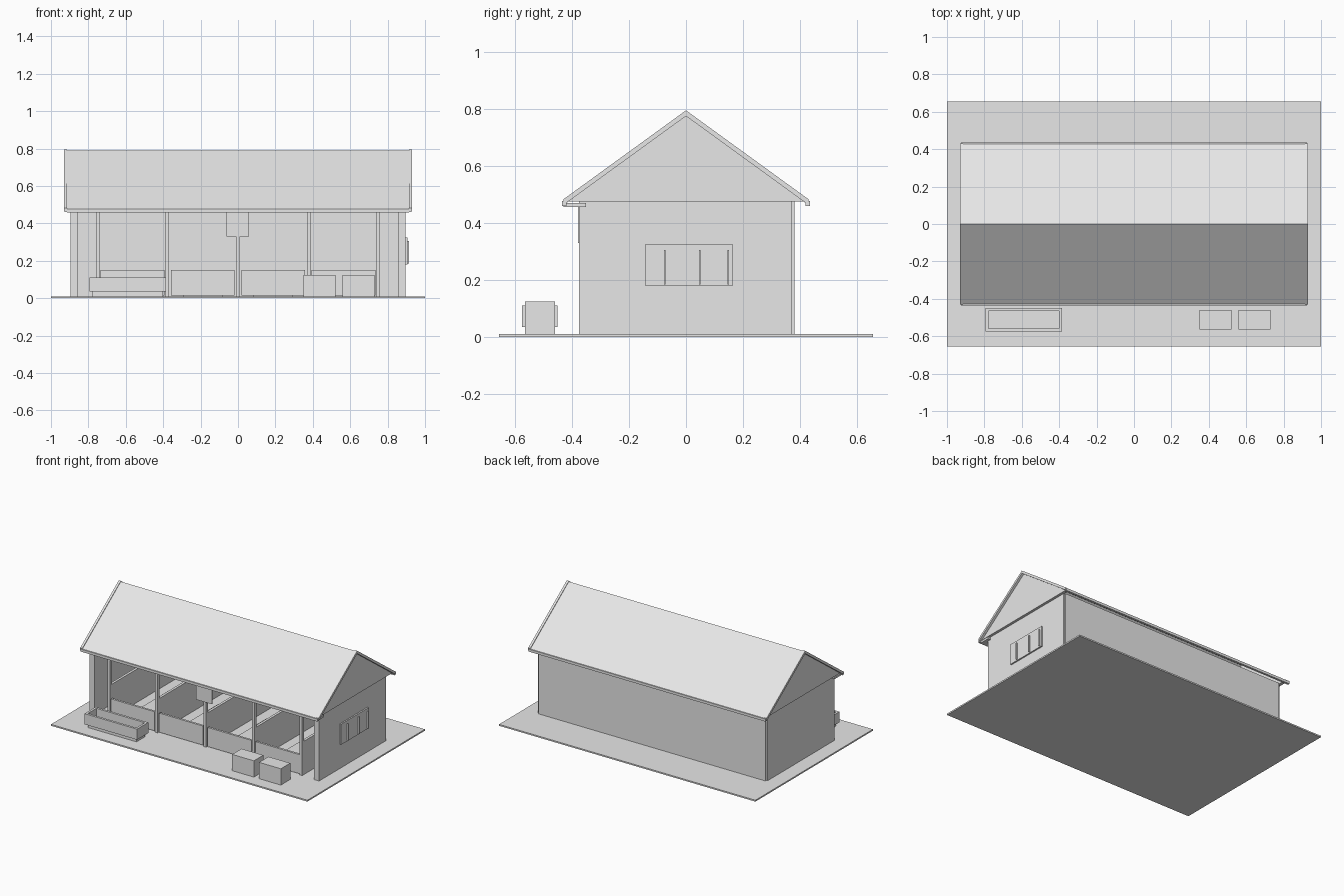
import bpy
import bmesh

cube = bpy.data.objects.get("Cube")
if cube:
    bpy.data.objects.remove(cube, do_unlink=True)

grey = bpy.data.materials.new("plain_grey")
grey.use_nodes = True
grey.diffuse_color = (0.8, 0.8, 0.8, 1)
grey.node_tree.nodes["Principled BSDF"].inputs["Base Color"].default_value = (0.8, 0.8, 0.8, 1)


def extrude(name, profile, x0, x1):
    """Extrude a closed (y, z) profile along x."""
    bm = bmesh.new()
    face = bm.faces.new([bm.verts.new((x0, y, z)) for y, z in profile])
    geo = bmesh.ops.extrude_face_region(bm, geom=[face])["geom"]
    verts = [v for v in geo if isinstance(v, bmesh.types.BMVert)]
    bmesh.ops.translate(bm, verts=verts, vec=(x1 - x0, 0, 0))
    bmesh.ops.recalc_face_normals(bm, faces=bm.faces)
    mesh = bpy.data.meshes.new(name)
    bm.to_mesh(mesh)
    bm.free()
    mesh.materials.append(grey)
    obj = bpy.data.objects.new(name, mesh)
    bpy.context.collection.objects.link(obj)
    return obj


def box(name, x0, x1, y0, y1, z0, z1):
    return extrude(name, [(y0, z0), (y1, z0), (y1, z1), (y0, z1)], x0, x1)


FLOOR = 0.01
EAVE = 0.475
POSTS = [-0.75, -0.378, 0, 0.378, 0.75]

# Ground and main walls
box("ground", -1, 1, -0.655, 0.655, 0, FLOOR)
box("back_wall", -0.885, 0.885, 0.36, 0.38, FLOOR, EAVE)
for side, s in (("left", 1), ("right", -1)):
    xs = sorted((s * 0.857, s * 0.895))
    box(side + "_wall", *xs, -0.375, 0.37, FLOOR, EAVE)
    gs = sorted((s * 0.89, s * 0.913))
    extrude(side + "_gable", [(-0.42, EAVE), (0.42, EAVE), (0, 0.782)], *gs)

# Pitched roof with rake boards and eave boards


def chevron(name, top, drop, half, x0, x1):
    low = 0.478 + top - 0.79
    extrude(name, [(-half, low), (0, top), (half, low),
                   (half, low - drop), (0, top - drop), (-half, low - drop)], x0, x1)


chevron("roof", 0.79, 0.014, 0.428, -0.918, 0.918)
for s in (-1, 1):
    chevron("rake_board", 0.795, 0.02, 0.43, *sorted((s * 0.914, s * 0.93)))
    box("eave_board", -0.925, 0.925, *sorted((s * 0.42, s * 0.435)), 0.46, 0.478)
box("front_soffit", -0.915, 0.915, -0.43, -0.35, 0.457, 0.47)

# Posts, stall partitions, low stall fronts and floor mats
for x in POSTS:
    box("front_post", x - 0.01, x + 0.01, -0.37, -0.35, FLOOR, 0.46)
    box("stall_partition", x - 0.009, x + 0.009, -0.35, 0.36, FLOOR, 0.245)
for a, b in zip(POSTS, POSTS[1:]):
    mid = (a + b) / 2
    box("stall_front", mid - 0.17, mid + 0.17, -0.365, -0.35, FLOOR + 0.005, 0.15)
    box("floor_mat", mid - 0.105, mid + 0.105, -0.2, 0.2, FLOOR, 0.016)

# Blank hanging board over the middle post
box("hanging_board", -0.062, 0.06, -0.378, -0.37, 0.33, 0.457)

# Side window with upright bars
box("window_panel", 0.895, 0.905, -0.144, 0.165, 0.18, 0.325)
for y in (-0.075, 0.048, 0.148):
    box("window_bar", 0.905, 0.915, y - 0.003, y + 0.003, 0.185, 0.305)

# Bales
for x in (0.35, 0.56):
    box("bale", x, x + 0.17, -0.565, -0.46, FLOOR, 0.125)

# Open trough on a plinth
X0, X1, Y0, Y1, T = -0.795, -0.385, -0.575, -0.45, 0.016
box("trough_base", X0 + T, X1 - T, Y0 + T, Y1 - T, FLOOR, 0.045)
for y in (Y0, Y1 - T):
    box("trough_side", X0, X1, y, y + T, 0.035, 0.11)
for x in (X0, X1 - T):
    box("trough_end", x, x + T, Y0 + T, Y1 - T, 0.035, 0.11)
